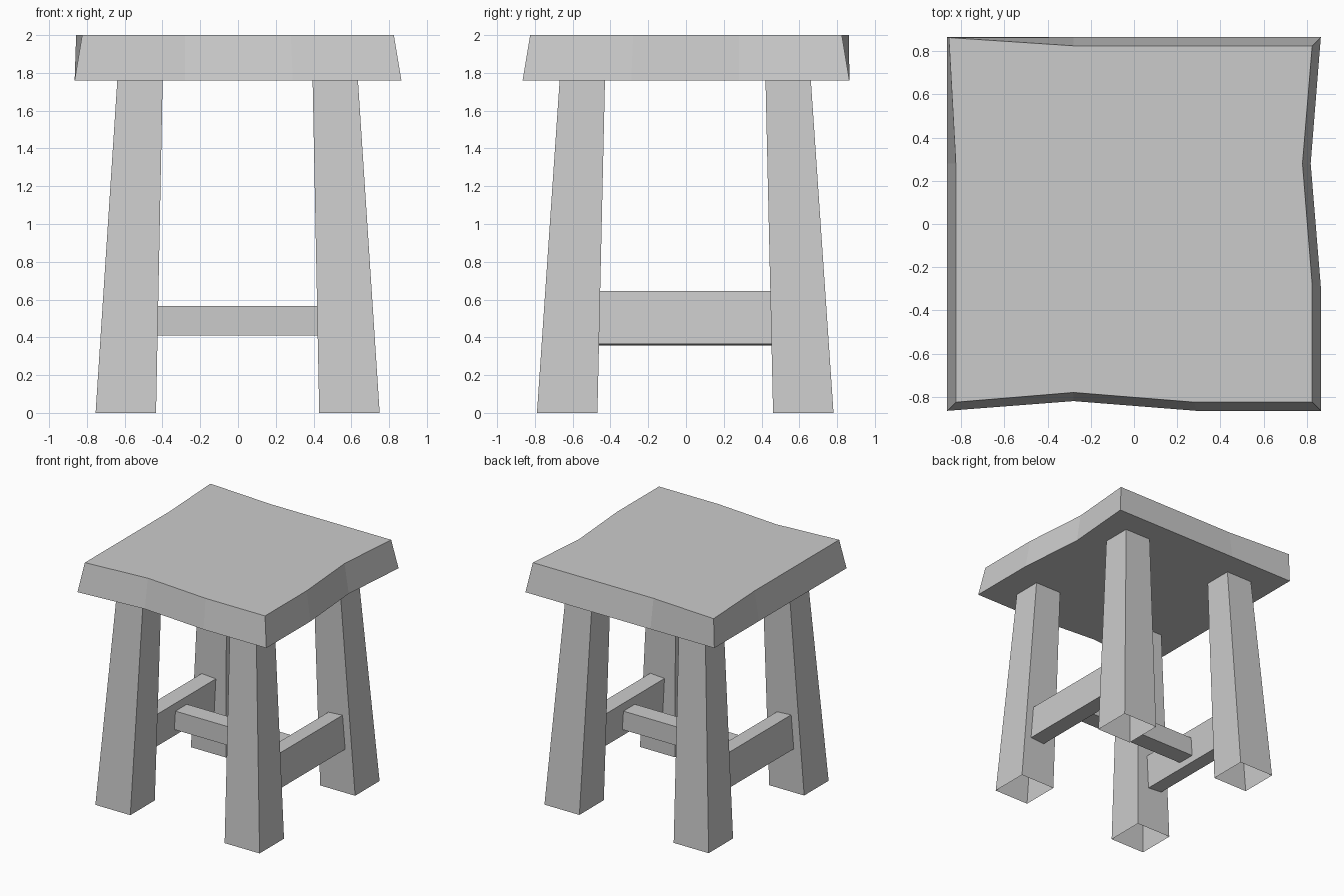
import bpy, bmesh
from math import radians

if "Cube" in bpy.data.objects:
    bpy.data.objects.remove(bpy.data.objects["Cube"])


def make_object(name, bm):
    bmesh.ops.recalc_face_normals(bm, faces=bm.faces)
    mesh = bpy.data.meshes.new(name)
    bm.to_mesh(mesh)
    bm.free()
    obj = bpy.data.objects.new(name, mesh)
    bpy.context.collection.objects.link(obj)
    return obj


def loft(name, lower, upper, z0, z1, capped=True):
    """Join two matching outlines at heights z0 and z1."""
    bm = bmesh.new()
    a = [bm.verts.new((x, y, z0)) for x, y in lower]
    b = [bm.verts.new((x, y, z1)) for x, y in upper]
    n = len(a)
    for i in range(n):
        j = (i + 1) % n
        bm.faces.new((a[i], a[j], b[j], b[i]))
    if capped:
        bm.faces.new(a[::-1])
        bm.faces.new(b)
    return make_object(name, bm)


def box(name, size, location, tilt=0):
    bm = bmesh.new()
    bmesh.ops.create_cube(bm, size=1)
    bmesh.ops.scale(bm, vec=size, verts=bm.verts)
    obj = make_object(name, bm)
    obj.location = location
    obj.rotation_euler.y = tilt
    return obj


def square(cx, cy, r):
    return [(cx - r, cy - r), (cx + r, cy - r), (cx + r, cy + r), (cx - r, cy + r)]


# Seat: slab with roughly hewn edges, three segments per side
E, T, W = 0.865, 0.825, 0.28
seat_lower = [(-E, -E), (-W, -0.82), (0.29, -E), (E, -E),
              (E, -0.29), (0.818, W), (E, E),
              (W, E), (-W, E), (-E, E),
              (-E, W), (-E, -W)]
seat_upper = [(-T, -T), (-W, -0.78), (W, -T), (T, -T),
              (T, -W), (0.78, W), (T, T),
              (W, T), (-W, T), (-0.857, 0.863),
              (-T, W), (-T, -W)]
loft("seat", seat_lower, seat_upper, 1.76, 2.0)

# Legs: splayed, tapered, open at the ends
for sx, side in ((-1, "left"), (1, "right")):
    for sy, end in ((-1, "front"), (1, "back")):
        foot = square(sx * 0.592 - 0.002, sy * 0.625 - 0.004, 0.16)
        head = square(sx * 0.517 - 0.002, sy * 0.545 - 0.004, 0.12)
        loft(f"{end}_{side}_leg", foot, head, 0, 1.76, capped=False)

    # Side stretcher, leaning with the legs
    box(f"{side}_stretcher", (0.13, 0.92, 0.28),
        (sx * 0.59, -0.004, 0.5), tilt=radians(-4 * sx))

# Cross stretcher between the side stretchers
box("cross_stretcher", (1.07, 0.15, 0.155), (0, 0, 0.488))
